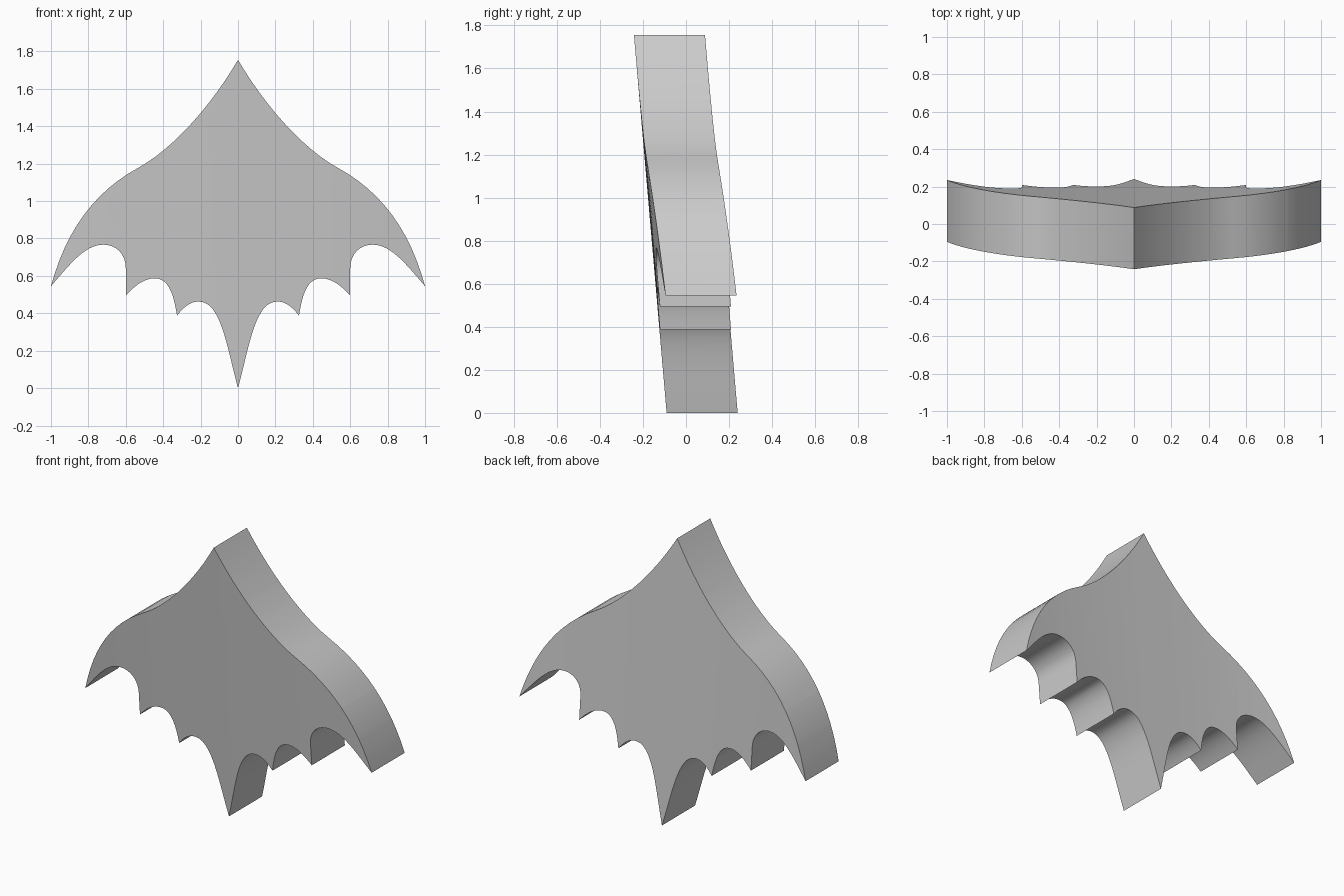
import bpy, bmesh
from mathutils import Vector
from mathutils.geometry import interpolate_bezier

if "Cube" in bpy.data.objects:
    bpy.data.objects.remove(bpy.data.objects["Cube"], do_unlink=True)

DEPTH = 0.33

# Half outline as curve segments (x, z): start, handle, handle, end
SEGMENTS = [
    ((0, 1.755), (.15, 1.5), (.35, 1.28), (.53, 1.18)),        # upper sweep
    ((.53, 1.18), (.77, 1.05), (.92, .84), (1, .545)),         # shoulder to tip
    ((1, .545), (.9, .66), (.82, .767), (.72, .767)),          # outer scallop
    ((.72, .767), (.65, .767), (.6, .715), (.6, .64)),
    ((.6, .64), (.6, .6), (.6, .54), (.6, .495)),
    ((.6, .495), (.55, .55), (.5, .587), (.444, .587)),        # middle scallop
    ((.444, .587), (.36, .587), (.34, .47), (.326, .388)),
    ((.326, .388), (.285, .44), (.25, .463), (.209, .463)),    # inner scallop
    ((.209, .463), (.09, .463), (.06, .22), (0, 0)),           # tail
]

half = []
for seg in SEGMENTS:
    pts = interpolate_bezier(*[Vector((x, 0, z)) for x, z in seg], 13)
    half += pts[:-1]
half.append(Vector((0, 0, 0)))
outline = half + [Vector((-p.x, 0, p.z)) for p in reversed(half[1:-1])]

# Flat silhouette, cut into vertical strips so it can bend
bm = bmesh.new()
bm.faces.new([bm.verts.new(p) for p in outline])
for i in range(-9, 10):
    bmesh.ops.bisect_plane(bm, geom=bm.verts[:] + bm.edges[:] + bm.faces[:], dist=1e-5,
                           plane_co=(i * .103, 0, 0), plane_no=(1, 0, 0))

# Thickness
new = bmesh.ops.extrude_face_region(bm, geom=bm.faces[:], use_keep_orig=True)["geom"]
for v in new:
    if isinstance(v, bmesh.types.BMVert):
        v.co.y = DEPTH

# Lean forward toward the top, bend the tips backward
for v in bm.verts:
    v.co.y += -.09 - .0865 * v.co.z + .042 * abs(v.co.x) ** 2.5
bmesh.ops.recalc_face_normals(bm, faces=bm.faces[:])

mesh = bpy.data.meshes.new("wing_body")
bm.to_mesh(mesh)
bm.free()
wing = bpy.data.objects.new("wing_body", mesh)
bpy.context.collection.objects.link(wing)

# Plain grey
grey = bpy.data.materials.new("plain_grey")
grey.use_nodes = True
colour = (.6, .6, .6, 1)
grey.diffuse_color = colour
grey.node_tree.nodes["Principled BSDF"].inputs["Base Color"].default_value = colour
mesh.materials.append(grey)

bpy.context.view_layer.objects.active = wing
wing.select_set(True)
bpy.ops.object.shade_smooth_by_angle(angle=.5)
